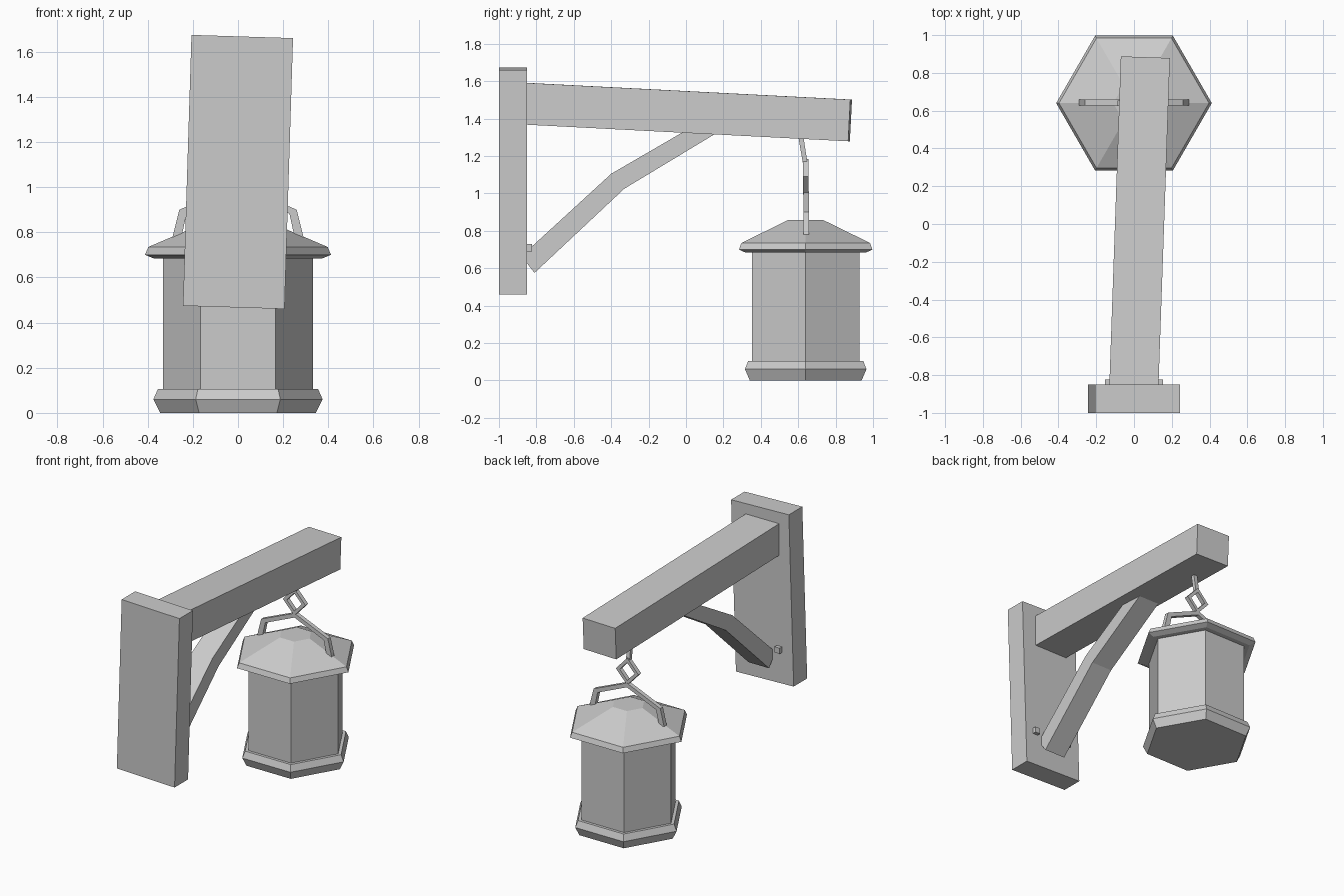
import bpy, bmesh
from math import cos, sin, pi, radians
from mathutils import Matrix, Euler

if "Cube" in bpy.data.objects:
    bpy.data.objects.remove(bpy.data.objects["Cube"])

grey = bpy.data.materials.new("plain grey")
grey.diffuse_color = (0.6, 0.6, 0.6, 1)
grey.use_nodes = True
grey.node_tree.nodes["Principled BSDF"].inputs["Base Color"].default_value = grey.diffuse_color


def finish(name, bm):
    bmesh.ops.recalc_face_normals(bm, faces=bm.faces)
    me = bpy.data.meshes.new(name)
    bm.to_mesh(me)
    bm.free()
    me.materials.append(grey)
    ob = bpy.data.objects.new(name, me)
    bpy.context.collection.objects.link(ob)
    return ob


def box(name, centre, size, rot=(0, 0, 0)):
    bm = bmesh.new()
    m = (Matrix.Translation(centre)
         @ Euler([radians(a) for a in rot]).to_matrix().to_4x4()
         @ Matrix.Diagonal((*size, 1)))
    bmesh.ops.create_cube(bm, size=1, matrix=m)
    return finish(name, bm)


def band(name, outer, inner, lo, hi, place, closed=False):
    """Flat strip between two outlines, thickened from lo to hi."""
    bm = bmesh.new()
    rings = [[bm.verts.new(place(*p, d)) for p, d in
              ((o, lo), (i, lo), (i, hi), (o, hi))]
             for o, i in zip(outer, inner)]
    n = len(rings)
    for k in range(n if closed else n - 1):
        a, b = rings[k], rings[(k + 1) % n]
        for j in range(4):
            bm.faces.new((a[j], a[(j + 1) % 4], b[(j + 1) % 4], b[j]))
    if not closed:
        bm.faces.new(rings[0])
        bm.faces.new(rings[-1])
    return finish(name, bm)


def hex_stack(name, profile, y=0.64):
    """Six-sided turned shape from (radius, height) pairs."""
    bm = bmesh.new()
    rings = [[bm.verts.new((r * cos(k * pi / 3), y + r * sin(k * pi / 3), z))
              for k in range(6)] for r, z in profile]
    for a, b in zip(rings, rings[1:]):
        for k in range(6):
            j = (k + 1) % 6
            bm.faces.new((a[k], a[j], b[j], b[k]))
    bm.faces.new(rings[0])
    bm.faces.new(rings[-1])
    return finish(name, bm)


def across_x(y, z, d):
    return (d, y, z)


def across_y(x, z, d):
    return (x, d, z)


# Wall plate, slightly crooked, and the drooping beam
box("wall_plate", (0, -0.925, 1.067), (0.45, 0.15, 1.2), (0, 1.8, 0))
box("beam", (0.029, -0.011, 1.436), (0.26, 1.78, 0.223), (-2.95, 0, -2))

# Bent brace under the beam
band("brace",
     [(-0.88, 0.665), (-0.40, 1.105), (0.07, 1.378)],
     [(-0.81, 0.575), (-0.33, 1.025), (0.23, 1.363)],
     -0.08, 0.08, across_x)

# Pegs on either side of the brace foot
for side, s in (("left", -1), ("right", 1)):
    box("peg_" + side, (s * 0.133, -0.842, 0.71), (0.04, 0.036, 0.04))

# Lantern
hex_stack("lantern_base", [(0.345, 0), (0.375, 0.06), (0.355, 0.105)])
hex_stack("lantern_body", [(0.332, 0.09), (0.332, 0.695)])
hex_stack("lantern_roof", [(0.37, 0.683), (0.412, 0.70), (0.397, 0.735), (0.11, 0.857)])

# Carrying handle, mirrored from its right half
out_half = [(0.29, 0.78), (0.26, 0.90)]
in_half = [(0.25, 0.78), (0.228, 0.882)]
mirror = lambda half: [(-x, z) for x, z in reversed(half)]
band("handle",
     out_half + [(0, 1.01)] + mirror(out_half),
     in_half + [(0, 0.98)] + mirror(in_half),
     0.628, 0.658, across_y)

# Diamond chain link and the hanger bar
diamond = lambda w, h: [(w, 1.09), (0, 1.09 + h), (-w, 1.09), (0, 1.09 - h)]
band("chain_link", diamond(0.088, 0.095), diamond(0.058, 0.063),
     0.625, 0.655, across_y, closed=True)
band("hanger", [(0.598, 1.32), (0.625, 1.16)], [(0.625, 1.32), (0.65, 1.16)],
     -0.014, 0.014, across_x)
